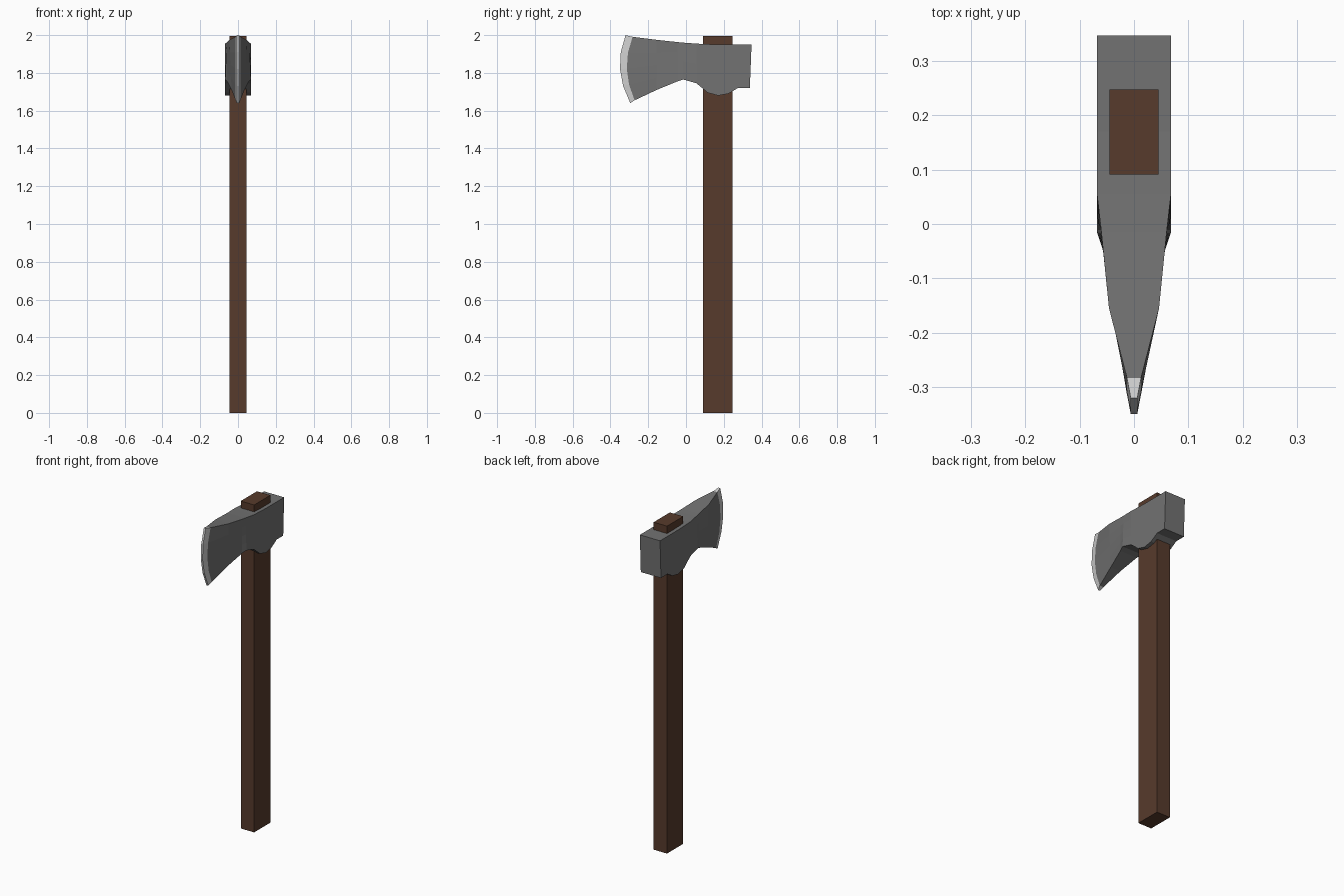
import bpy, bmesh

cube = bpy.data.objects.get("Cube")
if cube:
    bpy.data.objects.remove(cube, do_unlink=True)


def material(name, color, rough=0.6):
    m = bpy.data.materials.new(name)
    m.use_nodes = True
    m.diffuse_color = (*color, 1)
    bsdf = m.node_tree.nodes["Principled BSDF"]
    bsdf.inputs["Base Color"].default_value = (*color, 1)
    bsdf.inputs["Roughness"].default_value = rough
    return m


wood = material("brown wood", (0.095, 0.043, 0.025))
iron = material("grey iron", (0.17, 0.17, 0.17))
steel = material("bright steel", (0.62, 0.62, 0.62))


def finish(name, bm, mats):
    bmesh.ops.recalc_face_normals(bm, faces=bm.faces[:])
    mesh = bpy.data.meshes.new(name)
    bm.to_mesh(mesh)
    bm.free()
    for m in mats:
        mesh.materials.append(m)
    ob = bpy.data.objects.new(name, mesh)
    bpy.context.collection.objects.link(ob)
    return ob


# Handle: one straight square-cut shaft through the head
bm = bmesh.new()
bmesh.ops.create_cube(bm, size=1)
for v in bm.verts:
    v.co = (v.co.x * 0.09, 0.169 + v.co.y * 0.156, (v.co.z + 0.5) * 1.995)
finish("handle", bm, [wood])

# Head cross-sections, poll to edge:
# (y top, y bottom, z top, z bottom, half width top, half width bottom, forward bow)
sections = [
    (0.347, 0.338, 1.95, 1.72, 0.068, 0.068, 0),
    (0.275, 0.275, 1.95, 1.72, 0.068, 0.068, 0),
    (0.225, 0.225, 1.95, 1.69, 0.068, 0.068, 0),
    (0.17, 0.17, 1.95, 1.68, 0.068, 0.068, 0),
    (0.115, 0.115, 1.952, 1.695, 0.068, 0.068, 0),
    (0.055, 0.055, 1.955, 1.745, 0.068, 0.068, 0),
    (-0.015, -0.015, 1.96, 1.765, 0.06, 0.068, 0),
    (-0.045, -0.045, 1.963, 1.755, 0.057, 0.058, 0),
    (-0.155, -0.155, 1.975, 1.71, 0.046, 0.034, 0),
    (-0.283, -0.272, 1.991, 1.655, 0.013, 0.013, 0.036),
    (-0.32, -0.295, 2.0, 1.64, 0.006, 0.006, 0.042),
]
ROWS = 4

# Head: loft the closed rings, brightening the last span as the ground edge
bm = bmesh.new()
rings = []
for yt, yb, zt, zb, wt, wb, bow in sections:
    side = []
    for i in range(ROWS + 1):
        t = i / ROWS
        side.append((wt + (wb - wt) * t,
                     yt + (yb - yt) * t - bow * 4 * t * (1 - t),
                     zt + (zb - zt) * t))
    loop = side + [(-x, y, z) for x, y, z in reversed(side)]
    rings.append([bm.verts.new(p) for p in loop])

for k, (a, b) in enumerate(zip(rings, rings[1:])):
    for i in range(len(a)):
        j = (i + 1) % len(a)
        f = bm.faces.new((a[i], a[j], b[j], b[i]))
        f.material_index = int(k == len(rings) - 2)

# Caps: the poll face and the narrow cutting edge
for ring, index in ((rings[0], 0), (rings[-1], 1)):
    for i in range(ROWS):
        f = bm.faces.new((ring[i], ring[i + 1], ring[-2 - i], ring[-1 - i]))
        f.material_index = index
finish("axe_head", bm, [iron, steel])
